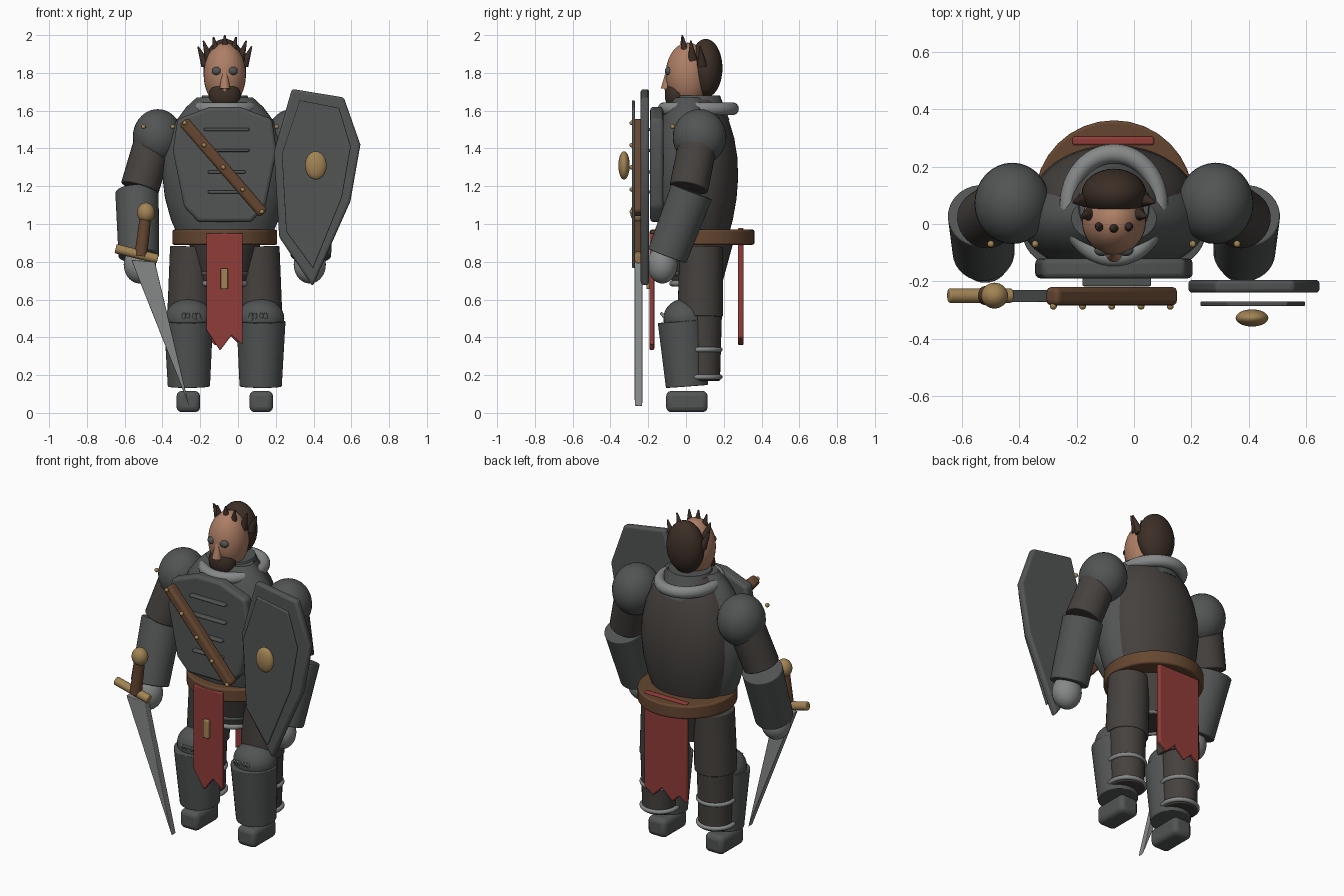
import bpy, bmesh, math
from mathutils import Vector

if "Cube" in bpy.data.objects:
    bpy.data.objects.remove(bpy.data.objects["Cube"])

CX = -0.07  # symmetry plane of the body


def mat(name, r, g, b):
    m = bpy.data.materials.new(name)
    m.diffuse_color = (r, g, b, 1)
    m.use_nodes = True
    m.node_tree.nodes["Principled BSDF"].inputs["Base Color"].default_value = m.diffuse_color
    return m


SLATE = mat("slate", .085, .09, .09)
STEEL = mat("steel", .24, .25, .25)
DARK = mat("dark_cloth", .06, .053, .048)
BROWN = mat("leather", .13, .062, .03)
RED = mat("red_cloth", .28, .045, .04)
SKIN = mat("skin", .42, .21, .13)
HAIR = mat("hair", .045, .028, .02)
GOLD = mat("brass", .36, .23, .09)


def finish(name, m, bevel=0, seg=3):
    o = bpy.context.object
    o.name = name
    o.data.materials.append(m)
    if bevel:
        b = o.modifiers.new("bevel", 'BEVEL')
        b.width, b.segments, b.limit_method = bevel, seg, 'ANGLE'
    bpy.ops.object.shade_smooth_by_angle(angle=math.radians(40))
    return o


def ball(name, loc, size, m):
    bpy.ops.mesh.primitive_uv_sphere_add(segments=32, ring_count=18, radius=1, location=loc)
    bpy.context.object.scale = size
    return finish(name, m)


def rod(name, a, b, r1, r2, m, bevel=0):
    a, b = Vector(a), Vector(b)
    bpy.ops.mesh.primitive_cone_add(vertices=32, radius1=r1, radius2=r2, depth=(b - a).length, location=(a + b) / 2)
    bpy.context.object.rotation_euler = (b - a).to_track_quat('Z', 'Y').to_euler()
    return finish(name, m, bevel)


def box(name, loc, size, m, bevel=0, roll=0):
    bpy.ops.mesh.primitive_cube_add(size=1, location=loc, rotation=(0, roll, 0))
    bpy.context.object.scale = size
    bpy.ops.object.transform_apply(location=False, rotation=False, scale=True)
    return finish(name, m, bevel)


def ring(name, loc, R, r, m, scale=(1, 1, 1), tilt=0):
    bpy.ops.mesh.primitive_torus_add(major_radius=R, minor_radius=r, major_segments=48, minor_segments=14,
                                     location=loc, rotation=(tilt, 0, 0))
    bpy.context.object.scale = scale
    return finish(name, m)


def add_mesh(name, bm, m, bevel=0):
    bmesh.ops.recalc_face_normals(bm, faces=bm.faces)
    me = bpy.data.meshes.new(name)
    bm.to_mesh(me)
    o = bpy.data.objects.new(name, me)
    bpy.context.collection.objects.link(o)
    bpy.ops.object.select_all(action='DESELECT')
    o.select_set(True)
    bpy.context.view_layer.objects.active = o
    return finish(name, m, bevel)


def plate(name, pts, y0, y1, m, bevel=0):
    # outline in x,z extruded from y0 to y1
    bm = bmesh.new()
    f = bm.faces.new([bm.verts.new((x, y0, z)) for x, z in pts])
    g = bmesh.ops.extrude_face_region(bm, geom=[f])
    bmesh.ops.translate(bm, vec=(0, y1 - y0, 0), verts=[v for v in g["geom"] if isinstance(v, bmesh.types.BMVert)])
    return add_mesh(name, bm, m, bevel)


def lathe(name, prof, cy, sy, m, n=48):
    # elliptical turned body: depth is width times sy
    bm = bmesh.new()
    rows = [[bm.verts.new((CX + r * math.cos(i * math.tau / n), cy + sy * r * math.sin(i * math.tau / n), z))
             for i in range(n)] for r, z in prof]
    for a, b in zip(rows, rows[1:]):
        for i in range(n):
            bm.faces.new((a[i], a[(i + 1) % n], b[(i + 1) % n], b[i]))
    bm.faces.new(rows[0])
    bm.faces.new(rows[-1])
    return add_mesh(name, bm, m)


def barrel(w, top):
    return [(w * k, .93 + (top - .93) * t) for t, k in
            ((0, .74), (.12, .86), (.28, .96), (.43, 1), (.58, .98), (.72, .9), (.84, .77), (.93, .62), (1, .45))]


# torso, neck and collar
lathe("torso_front", barrel(.33, 1.67), .02, .6, SLATE)
lathe("torso_back", barrel(.29, 1.66), .07, .71, DARK)
rod("neck", (CX, .06, 1.55), (CX, .06, 1.68), .17, .12, SLATE)
ring("collar", (CX, .065, 1.61), .16, .03, STEEL, (1, 1.13, 1.15))

# chest plate with ribs and strap
half = [(.08, 1.62), (.25, 1.555), (.275, 1.39), (.215, 1.09), (.14, 1.01)]
plate("chest_plate", [(CX + x, z) for x, z in half] + [(CX - x, z) for x, z in reversed(half)], -.19, -.12, SLATE, .018)
for z, w in ((1.5, .24), (1.39, .24), (1.275, .2), (1.17, .2)):
    box("chest_rib", (CX + .01, -.2, z), (w, .035, .016), SLATE, .006)
a, b = Vector((-.29, -.252, 1.545)), Vector((.135, -.252, 1.055))
d = b - a
box("chest_strap", (a + b) / 2, (d.length, .065, .06), BROWN, .018, math.atan2(-d.z, d.x))
for i in range(5):
    ball("strap_stud", a + d * (.02 + .24 * i) + Vector((0, -.035, 0)), (.012,) * 3, GOLD)

# belt and cloth panels
rod("belt", (CX, .085, .89), (CX, .085, .97), .277, .277, BROWN, .01)
rod("hips", (CX, .06, .68), (CX, .06, .9), .13, .19, DARK)
for i in range(4):
    ring("mail_row", (CX, .05, .85 - .055 * i), .14 - .006 * i, .016, STEEL if i % 2 else SLATE)
plate("front_cloth", [(-.168, .95), (.025, .95), (.025, .36), (-.035, .41), (-.095, .33), (-.168, .44)],
      -.215, -.19, RED, .006).location.y = .022
box("cloth_clasp", (CX - .003, -.2, .71), (.038, .02, .11), GOLD, .005)
plate("back_cloth", [(-.215, .98), (.07, .98), (.07, .4), (.01, .36), (-.05, .42), (-.12, .355), (-.165, .4),
                     (-.215, .37)], .275, .305, RED, .008)

# arms and legs, mirrored about the body plane
for s in (-1, 1):
    def P(x, y, z):
        return (CX + s * x, y, z)
    ball("shoulder_guard", P(.355, .072, 1.46), (.132, .142, .148), SLATE)
    for x in (.275, .43):
        ball("shoulder_stud", P(x, -.07, 1.515), (.012,) * 3, GOLD)
    rod("upper_arm", P(.45, .015, 1.19), P(.37, .07, 1.46), .103, .103, DARK, .006)
    rod("forearm", P(.455, -.1, .83), P(.465, .03, 1.17), .108, .115, SLATE, .006)
    ball("hand", P(.45, -.125, .785), (.085, .08, .1), STEEL)
    rod("thigh", P(.185, .075, .51), P(.175, .08, .88), .12, .115, DARK, .006)
    ball("knee_guard", P(.19, -.005, .5), (.125, .115, .105), SLATE)
    for x in (.15, .205):
        for k in (-.011, .011):
            rod("knee_spike", P(x + k, -.1, .5), P(x + k, -.135, .53), .015, .006, STEEL)
    rod("greave", P(.19, .005, .14), P(.192, -.02, .485), .112, .13, SLATE, .004)
    rod("calf", P(.19, .085, .17), P(.19, .085, .52), .095, .105, DARK, .006)
    for z in (.19, .335):
        ring("calf_strap", P(.19, .08, z), .1, .013, STEEL)
    box("foot", P(.193, .005, .06), (.125, .22, .113), SLATE, .028)

# head, face and hair
ball("head", (CX, .01, 1.79), (.112, .118, .17), SKIN)
rod("nose", (CX, -.105, 1.715), (CX, -.09, 1.83), .028, .01, SKIN)
ball("nose_tip", (CX, -.098, 1.735), (.02, .018, .045), SKIN)
for s in (-1, 1):
    ball("eye", (CX + s * .042, -.092, 1.81), (.026, .02, .022), SLATE)
ball("beard", (CX, -.05, 1.68), (.083, .062, .085), HAIR)
ball("hair", (CX, .105, 1.825), (.113, .088, .155), HAIR)
rod("hair_spike", (CX, -.01, 1.91), (CX, -.02, 2.0), .026, .004, HAIR)
for x, y, z in ((.042, -.005, 1.9), (.08, .035, 1.88), (.1, .085, 1.85)):
    for s in (-1, 1):
        rod("hair_spike", (CX + s * x, y, z - .01), (CX + s * (x * 1.42), y - .01, z + .09), .026, .004, HAIR)

# shield: board, raised face and boss
outer = [(.285, 1.715), (.56, 1.67), (.648, 1.42), (.595, 1.12), (.395, .67), (.218, .93), (.19, 1.38)]
inner = [(.327, 1.655), (.535, 1.615), (.597, 1.41), (.55, 1.14), (.397, .765), (.255, .96), (.232, 1.37)]
plate("shield_board", outer, -.24, -.195, SLATE, .014)
plate("shield_face", inner, -.287, -.27, SLATE, .005)
ball("shield_boss", (.412, -.328, 1.31), (.057, .03, .075), GOLD)

# sword
ball("sword_pommel", (-.487, -.25, 1.06), (.047, .045, .053), GOLD)
rod("sword_grip", (-.515, -.25, .83), (-.488, -.25, 1.05), .034, .03, BROWN)
rod("sword_guard", (-.648, -.25, .87), (-.425, -.25, .815), .025, .025, GOLD, .006)
plate("sword_blade", [(-.565, .81), (-.44, .8), (-.258, .035)], -.272, -.23, STEEL, .004)
